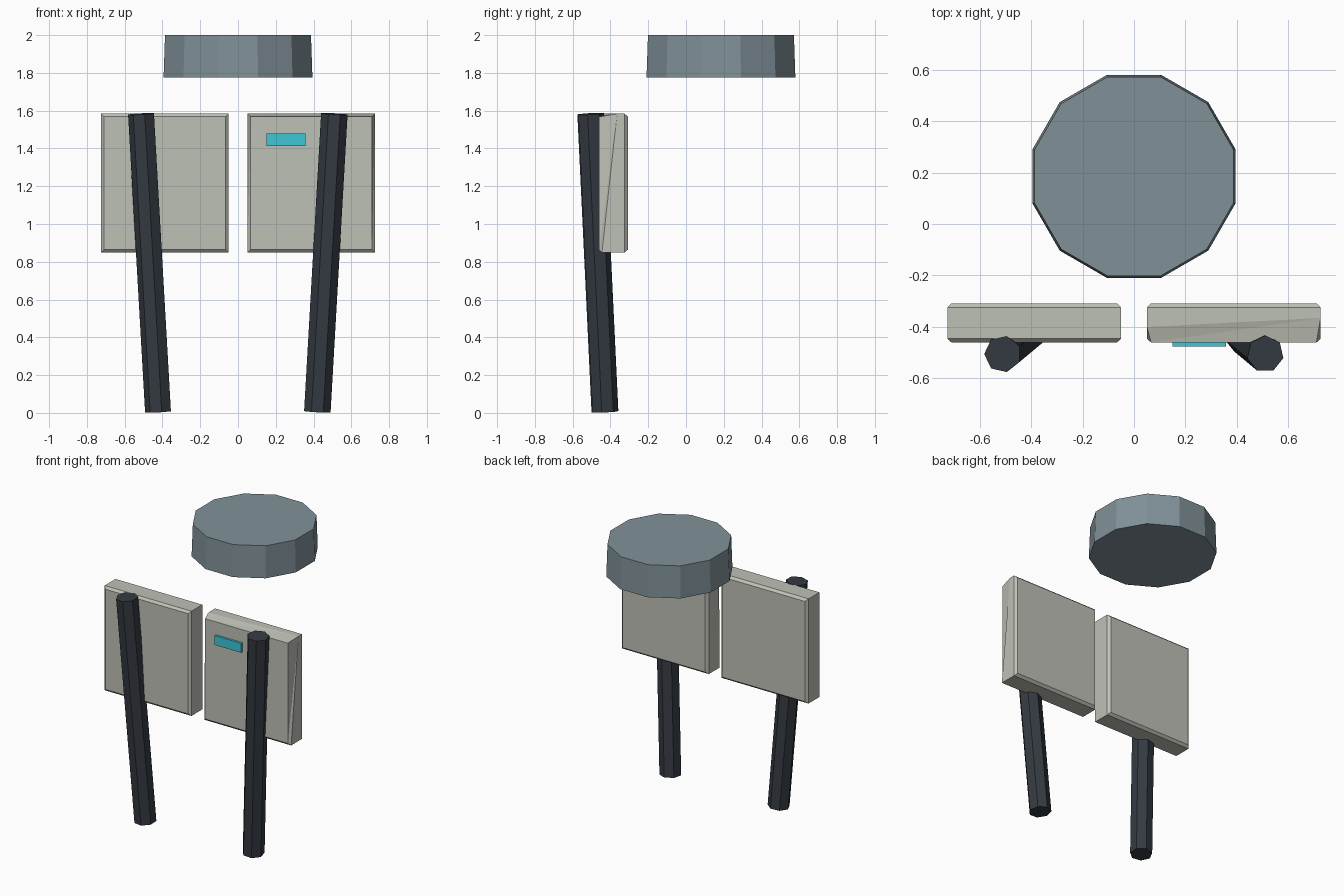
import bpy, bmesh, math
from mathutils import Vector

if "Cube" in bpy.data.objects:
    bpy.data.objects.remove(bpy.data.objects["Cube"])


def material(name, srgb):
    m = bpy.data.materials.new(name)
    lin = [((c / 255 + 0.055) / 1.055) ** 2.4 for c in srgb]
    m.diffuse_color = (*lin, 1)
    m.use_nodes = True
    m.node_tree.nodes["Principled BSDF"].inputs["Base Color"].default_value = m.diffuse_color
    return m


slate = material("slate blue grey", (128, 145, 152))
stone = material("warm light grey", (190, 193, 182))
charcoal = material("dark charcoal", (52, 59, 66))
cyan = material("bright cyan", (62, 198, 214))


def loft(name, rings, mat):
    """Closed solid skinned through equal-length rings of points."""
    bm = bmesh.new()
    loops = [[bm.verts.new(p) for p in ring] for ring in rings]
    n = len(loops[0])
    for a, b in zip(loops, loops[1:]):
        for i in range(n):
            j = (i + 1) % n
            bm.faces.new((a[i], a[j], b[j], b[i]))
    bm.faces.new(loops[0][::-1])
    bm.faces.new(loops[-1])
    # Triangulate warped quads so every facet is flat
    bmesh.ops.connect_verts_nonplanar(bm, angle_limit=0.002, faces=bm.faces[:])
    bmesh.ops.recalc_face_normals(bm, faces=bm.faces[:])
    mesh = bpy.data.meshes.new(name)
    bm.to_mesh(mesh)
    bm.free()
    mesh.materials.append(mat)
    obj = bpy.data.objects.new(name, mesh)
    bpy.context.collection.objects.link(obj)
    return obj


def circle(centre, radius, sides, phase, axis=Vector((0, 0, 1))):
    """Regular polygon around a centre, square to the axis."""
    turn = Vector((0, 0, 1)).rotation_difference(axis)
    angles = [phase + math.tau * i / sides for i in range(sides)]
    return [Vector(centre) + turn @ Vector((math.cos(a), math.sin(a), 0)) * radius
            for a in angles]


def rect(x0, x1, z0, z1, ys, inset=0.0):
    """Upright rectangle; ys gives the depth of each corner."""
    x0, x1, z0, z1 = x0 + inset, x1 - inset, z0 + inset, z1 - inset
    corners = ((x0, z0), (x1, z0), (x1, z1), (x0, z1))
    return [(x, y, z) for (x, z), y in zip(corners, ys)]


def panel(name, x0, x1, ridge):
    """Chamfered slab; ridge is the depth where the front chamfer ends."""
    box = (x0, x1, 0.848, 1.584)
    loft(name, [rect(*box, [-0.46] * 4, 0.016),
                rect(*box, ridge),
                rect(*box, [-0.325] * 4),
                rect(*box, [-0.308] * 4, 0.016)], stone)


# Floating twelve-sided disc, slightly wider at its base
loft("top_disc", [circle((0, 0.185, 1.775), 0.408, 12, math.radians(15)),
                  circle((0, 0.185, 2.0), 0.400, 12, math.radians(15))], slate)

# Two slabs; the right one has a wide uneven chamfer
panel("left_panel", -0.725, -0.05, [-0.445] * 4)
panel("right_panel", 0.05, 0.725, [-0.445, -0.445, -0.365, -0.40])

# Leaning seven-sided poles
for name, side, phase in (("left_pole", -1, 180), ("right_pole", 1, 90)):
    low = Vector((side * 0.42, -0.43, 0.006))
    high = Vector((side * 0.51, -0.505, 1.583))
    axis = (high - low).normalized()
    loft(name, [circle(p, 0.072, 7, math.radians(phase), axis) for p in (low, high)],
         charcoal)

# Small light bar on the right slab
loft("indicator_bar", [rect(0.15, 0.357, 1.412, 1.478, [y] * 4)
                       for y in (-0.475, -0.455)], cyan)
